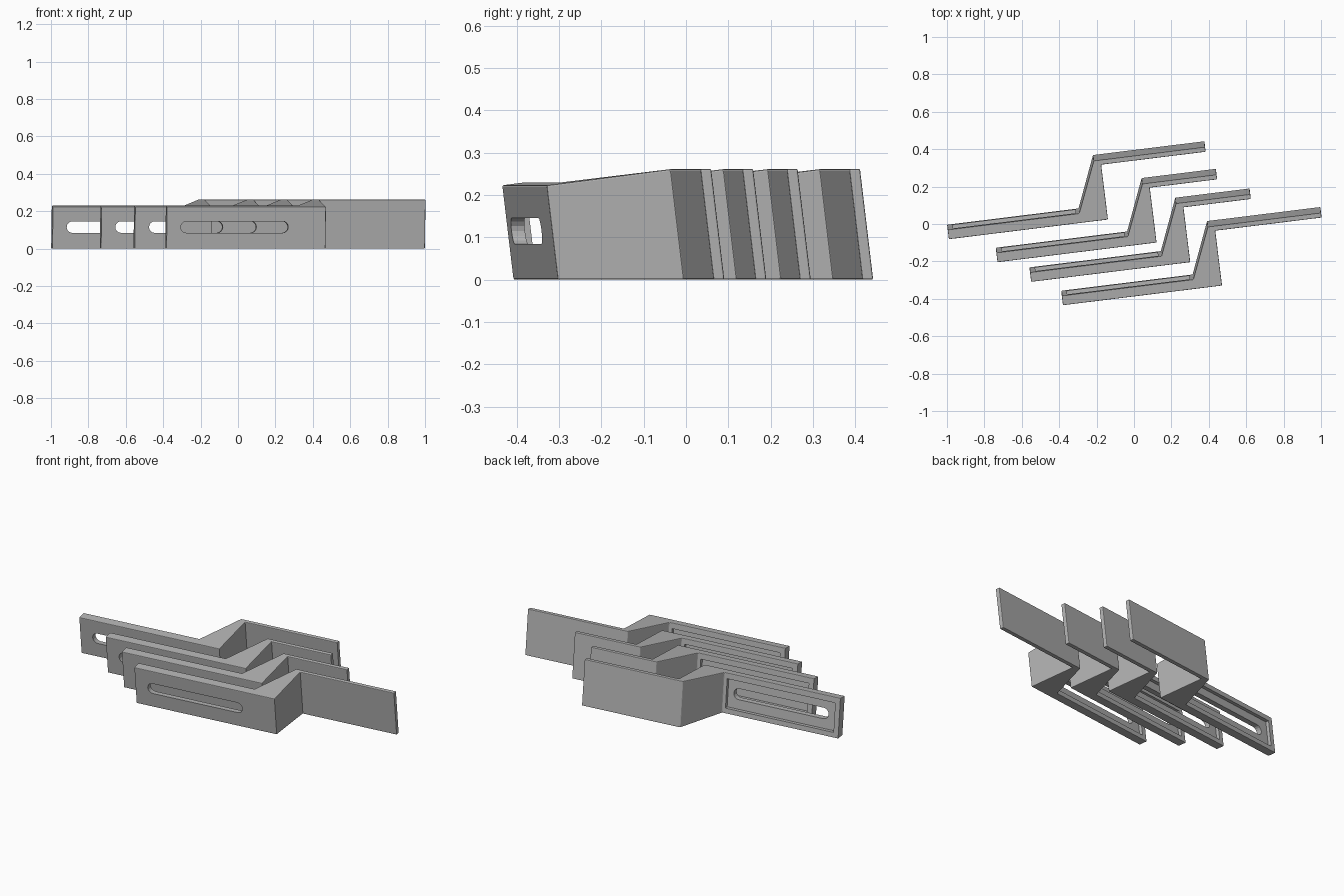
import bpy, bmesh, math
from mathutils import Matrix, Vector

if "Cube" in bpy.data.objects:
    bpy.data.objects.remove(bpy.data.objects["Cube"])

ANGLE = math.radians(7.05)   # turn of each bracket in plan
LEAN = 0.12                  # forward lean per unit of height

grey = bpy.data.materials.new("plain grey")
grey.diffuse_color = (0.45, 0.45, 0.45, 1)
grey.use_nodes = True
grey.node_tree.nodes["Principled BSDF"].inputs["Base Color"].default_value = grey.diffuse_color


def prism(name, bottom, top):
    """Solid between two matching outlines."""
    bm = bmesh.new()
    lo = [bm.verts.new(p) for p in bottom]
    hi = [bm.verts.new(p) for p in top]
    n = len(lo)
    bm.faces.new(lo[::-1])
    bm.faces.new(hi)
    for i in range(n):
        j = (i + 1) % n
        bm.faces.new((lo[i], lo[j], hi[j], hi[i]))
    bmesh.ops.recalc_face_normals(bm, faces=bm.faces)
    me = bpy.data.meshes.new(name)
    bm.to_mesh(me)
    bm.free()
    me.materials.append(grey)
    ob = bpy.data.objects.new(name, me)
    bpy.context.collection.objects.link(ob)
    return ob


def leaned(u, v, z):
    return Vector((u, v - LEAN * z, z))


def cutter(name, outline, v0, v1):
    """Cutting solid pushed through the bar, following its lean."""
    ob = prism(name, [leaned(u, v0, z) for u, z in outline],
               [leaned(u, v1, z) for u, z in outline])
    ob.hide_render = True
    ob.hide_set(True)
    return ob


def slot_outline(u0, u1, zc, r, steps=8):
    pts = []
    for cu, start in ((u1 - r, -90), (u0 + r, 90)):
        for i in range(steps + 1):
            a = math.radians(start + 180 * i / steps)
            pts.append((cu + r * math.cos(a), zc + r * math.sin(a)))
    return pts


def bracket(name, x, y, length):
    # plan outline: slotted bar, tapered web, thin plate
    plan = [(0, 0), (0.857, 0), (0.857, 0.30), (length, 0.30),
            (length, 0.326), (0.82, 0.326), (0.708, 0.052), (0, 0.052)]
    top = [leaned(u, v, min(0.223 + 0.127 * v, 0.262)) for u, v in plan]
    body = prism(name, [leaned(u, v, 0) for u, v in plan], top)
    place = Matrix.Translation((x, y, 0)) @ Matrix.Rotation(ANGLE, 4, 'Z')
    body.matrix_world = place

    # softened edges
    bev = body.modifiers.new("soft edges", 'BEVEL')
    bev.width = 0.004
    bev.segments = 2

    # recess behind the bar, then the through slot
    recess = [(0.03, 0.03), (0.69, 0.03), (0.69, 0.197), (0.03, 0.197)]
    for part, outline, v0, v1 in (
            ("recess", recess, 0.032, 0.058),
            ("slot", slot_outline(0.076, 0.655, 0.115, 0.031), -0.05, 0.10)):
        cut = cutter(name + "_" + part + "_cutter", outline, v0, v1)
        cut.matrix_world = place
        mod = body.modifiers.new(part, 'BOOLEAN')
        mod.operation = 'DIFFERENCE'
        mod.solver = 'EXACT'
        mod.object = cut


bracket("rear_bracket", -0.993, -0.055, 1.42)
bracket("rear_middle_bracket", -0.733, -0.178, 1.22)
bracket("front_middle_bracket", -0.553, -0.283, 1.22)
bracket("front_bracket", -0.383, -0.408, 1.43)
